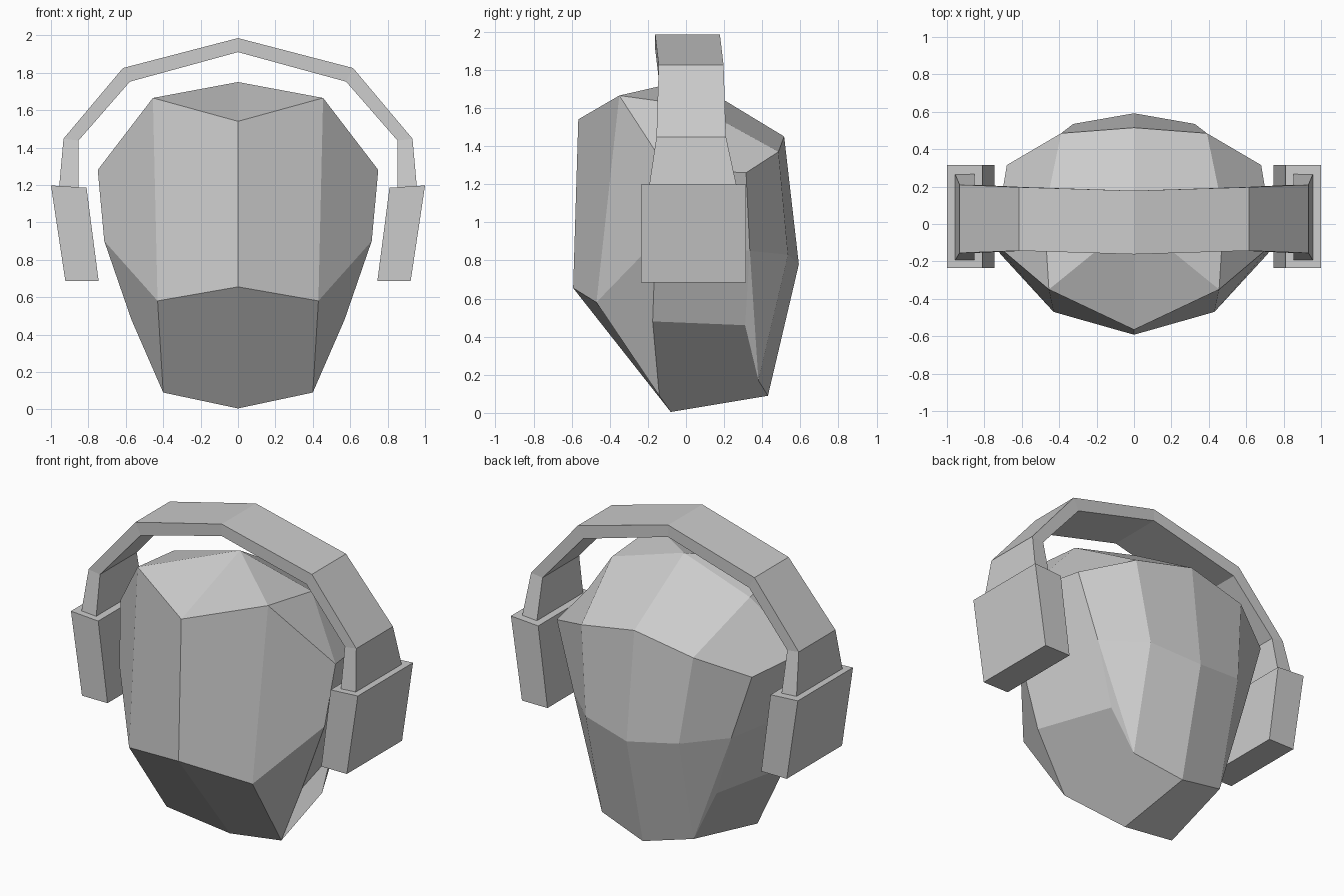
import bpy, bmesh

if "Cube" in bpy.data.objects:
    bpy.data.objects.remove(bpy.data.objects["Cube"])


def build_mirrored(name, verts, faces, merge=0.001):
    """Make one half (x >= 0), mirror it across x = 0 and fix the normals."""
    bm = bmesh.new()
    vs = [bm.verts.new(v) for v in verts]
    for f in faces:
        bm.faces.new([vs[i] for i in f])
    bmesh.ops.mirror(bm, geom=bm.verts[:] + bm.edges[:] + bm.faces[:],
                     axis='X', merge_dist=merge)
    bmesh.ops.recalc_face_normals(bm, faces=bm.faces[:])
    mesh = bpy.data.meshes.new(name)
    bm.to_mesh(mesh)
    bm.free()
    obj = bpy.data.objects.new(name, mesh)
    bpy.context.collection.objects.link(obj)
    return obj


def bridge(a, b, n):
    """Quads between two loops of n vertices starting at a and b."""
    return [(a + i, a + (i + 1) % n, b + (i + 1) % n, b + i) for i in range(n)]


# Head: three half rings running from front centre round to back centre
jaw = [(0, -.08, .005), (.40, -.14, .09), (.57, -.175, .48),
       (.43, .31, .46), (.32, .38, .17), (0, .43, .09)]
cheek = [(0, -.592, .655), (.43, -.47, .58), (.715, -.16, .90),
         (.55, .335, .85), (.325, .535, .83), (0, .592, .78)]
brow = [(0, -.565, 1.54), (.455, -.35, 1.665), (.75, -.10, 1.28),
        (.68, .315, 1.26), (.39, .485, 1.37), (0, .515, 1.45)]
crown = [(0, .02, 1.75), (.48, .05, 1.61)]

faces = [tuple(range(6))]
for ring in (0, 6):
    for c in range(5):
        a, b = ring + c, ring + c + 1
        if (ring, c) == (0, 3):                     # nape crease is split
            faces += [(a, b, a + 6), (b, b + 6, a + 6)]
        else:
            faces.append((a, b, b + 6, a + 6))
faces += [(12, 13, 18), (13, 19, 18), (13, 14, 19),
          (14, 15, 16, 19), (19, 16, 17, 18)]
build_mirrored("head", jaw + cheek + brow + crown, faces)

# Headband: stations of (outer x, outer z, inner x, inner z, front y, back y)
stations = [(0, 1.985, 0, 1.91, -.162, .178),
            (.615, 1.825, .578, 1.752, -.143, .197),
            (.933, 1.447, .853, 1.437, -.155, .21),
            (.957, 1.18, .853, 1.18, -.195, .268)]
verts, faces = [], []
for ox, oz, ix, iz, f, b in stations:
    verts += [(ox, f, oz), (ox, b, oz), (ix, b, iz), (ix, f, iz)]
for s in range(len(stations) - 1):
    faces += bridge(4 * s, 4 * s + 4, 4)
faces.append((12, 13, 14, 15))
build_mirrored("headband", verts, faces)

# Ear cups: slanted boxes, leaning in towards the jaw
profile = [(1.0, 1.197), (.81, 1.185), (.745, .685), (.923, .685)]
verts = [(x, y, z) for y in (-.235, .315) for x, z in profile]
build_mirrored("ear_cups", verts, bridge(0, 4, 4) + [(0, 1, 2, 3), (4, 5, 6, 7)])
